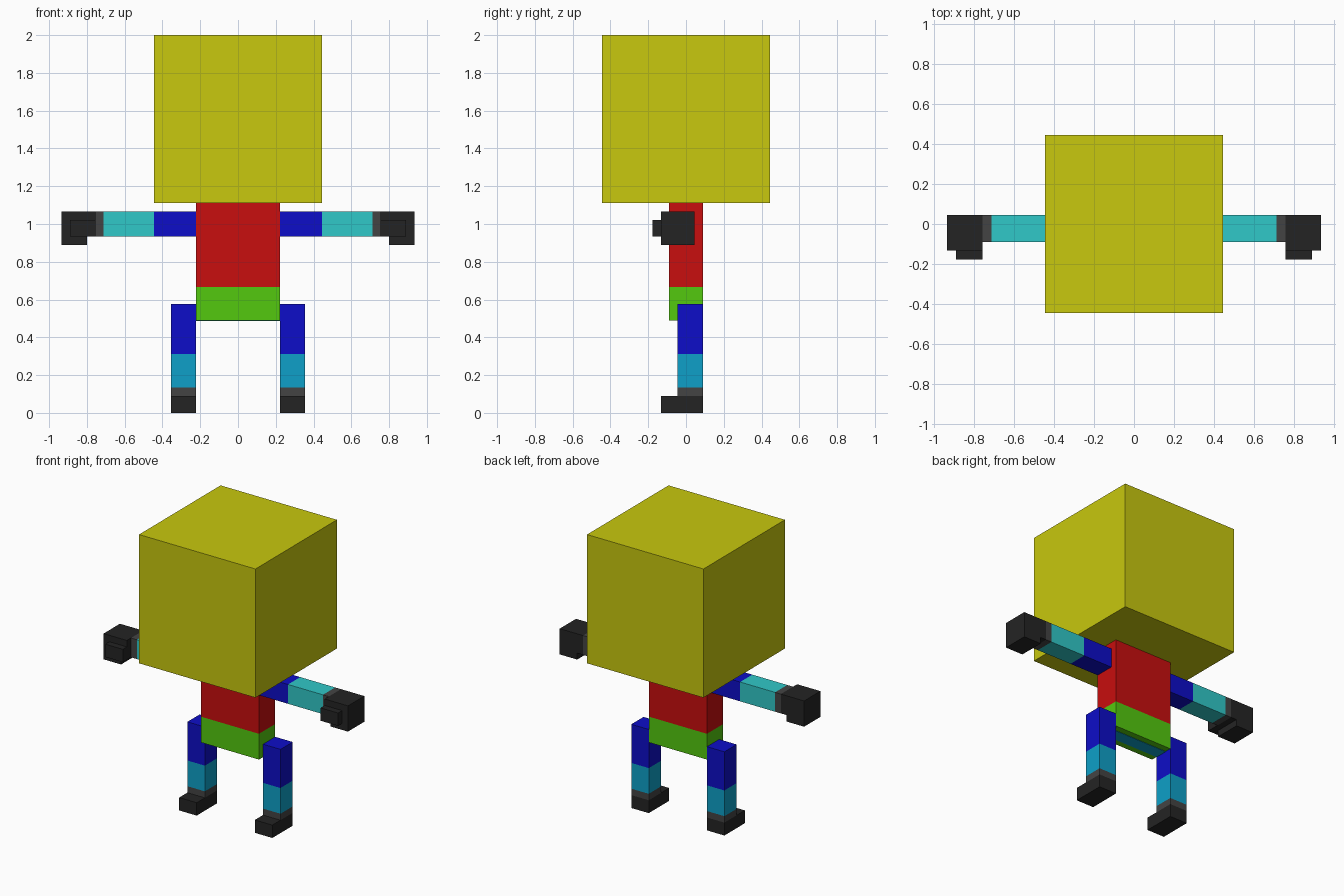
import bpy

if "Cube" in bpy.data.objects:
    bpy.data.objects.remove(bpy.data.objects["Cube"], do_unlink=True)

U = 2 / 45  # one grid unit; the figure is 45 units tall


def material(name, rgb):
    linear = [((c / 255 + 0.055) / 1.055) ** 2.4 if c > 10 else c / 255 / 12.92 for c in rgb]
    mat = bpy.data.materials.new(name)
    mat.use_nodes = True
    mat.diffuse_color = (*linear, 1)
    mat.node_tree.nodes["Principled BSDF"].inputs["Base Color"].default_value = (*linear, 1)
    return mat


yellow = material("yellow", (200, 200, 14))
red = material("red", (200, 14, 14))
green = material("green", (84, 200, 15))
blue = material("blue", (13, 13, 200))
turquoise = material("turquoise", (48, 200, 200))
sky_blue = material("sky blue", (14, 160, 200))
grey = material("dark grey", (68, 68, 68))
black = material("black", (36, 36, 36))


def box(name, x, y, z, mat):
    """Box from three (low, high) ranges in grid units."""
    ranges = (x, y, z)
    bpy.ops.mesh.primitive_cube_add(size=1, location=[(a + b) / 2 * U for a, b in ranges])
    obj = bpy.context.object
    obj.name = obj.data.name = name
    for v in obj.data.vertices:
        for i, (a, b) in enumerate(ranges):
            v.co[i] *= (b - a) * U
    obj.data.materials.append(mat)
    return obj


def pair(name, x, y, z, mat):
    """Matching boxes on the left (+x) and right (-x)."""
    box("left_" + name, x, y, z, mat)
    box("right_" + name, (-x[1], -x[0]), y, z, mat)


# Head and body
box("head", (-10, 10), (-10, 10), (25, 45), yellow)
box("torso", (-5, 5), (-2, 2), (15, 25), red)
box("pelvis", (-5, 5), (-2, 2), (11, 15), green)
box("pelvis_underside_strip", (-5, 5), (-1, 1), (10.95, 11.05), sky_blue)

# Arms
arm_y, arm_z = (-2, 1), (21, 24)
pair("upper_arm", (5, 10), arm_y, arm_z, blue)
pair("forearm", (10, 16), arm_y, arm_z, turquoise)
pair("wrist", (16, 17), arm_y, arm_z, grey)

# Hands: palm, fingers hanging below it, thumb pointing forward
pair("palm", (17, 21), (-3, 1), (21, 24), black)
pair("fingers", (18, 21), (-3, 1), (20, 21), black)
pair("thumb", (17, 20), (-4, -3), (21, 23), black)

# Legs
leg_x, leg_y = (5, 8), (-1, 2)
pair("thigh", leg_x, leg_y, (7, 13), blue)
pair("shin", leg_x, leg_y, (3, 7), sky_blue)
pair("ankle", leg_x, leg_y, (2, 3), grey)
pair("foot", leg_x, (-3, 2), (0, 2), black)
